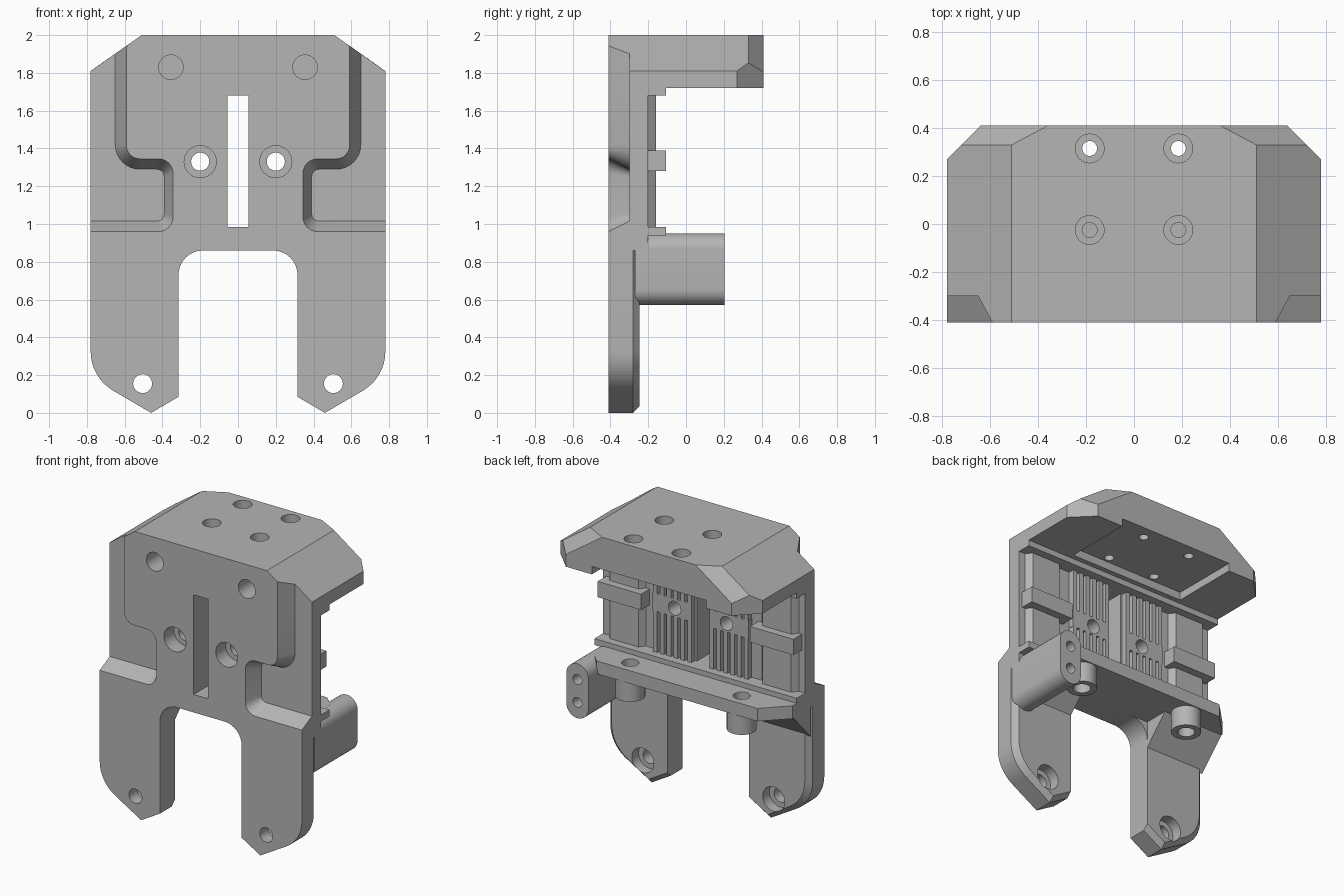
import bpy, bmesh, math
from mathutils import Vector

if "Cube" in bpy.data.objects:
    bpy.data.objects.remove(bpy.data.objects["Cube"])

grey = bpy.data.materials.new("grey plastic")
grey.diffuse_color = (0.46, 0.46, 0.46, 1)
grey.use_nodes = True
grey.node_tree.nodes["Principled BSDF"].inputs["Base Color"].default_value = grey.diffuse_color


def finish(name, bm):
    bmesh.ops.recalc_face_normals(bm, faces=bm.faces)
    me = bpy.data.meshes.new(name)
    bm.to_mesh(me)
    bm.free()
    me.materials.append(grey)
    ob = bpy.data.objects.new(name, me)
    bpy.context.collection.objects.link(ob)
    return ob


def hull(name, pts):
    bm = bmesh.new()
    for p in pts:
        bm.verts.new(p)
    bmesh.ops.convex_hull(bm, input=bm.verts)
    bmesh.ops.dissolve_limit(bm, angle_limit=0.03, verts=bm.verts, edges=bm.edges)
    return finish(name, bm)


def box(name, x0, x1, y0, y1, z0, z1):
    return hull(name, [(x, y, z) for x in (x0, x1) for y in (y0, y1) for z in (z0, z1)])


def loft(name, rings):
    """Join outlines in xz, each given with its y."""
    bm = bmesh.new()
    loops = [[bm.verts.new((x, y, z)) for x, z in pts] for y, pts in rings]
    n = len(loops[0])
    for a, b in zip(loops, loops[1:]):
        for i in range(n):
            bm.faces.new((a[i], a[(i + 1) % n], b[(i + 1) % n], b[i]))
    bm.faces.new(loops[0])
    bm.faces.new(loops[-1])
    return finish(name, bm)


def rod(name, axis, a, b, r, c0, c1, n=32):
    """Cylinder along y at (x, z) or along z at (x, y)."""
    bm = bmesh.new()
    ring = [(a + r * math.cos(2 * math.pi * i / n), b + r * math.sin(2 * math.pi * i / n)) for i in range(n)]
    place = (lambda p, c: (p[0], c, p[1])) if axis == "y" else (lambda p, c: (p[0], p[1], c))
    lo = [bm.verts.new(place(p, c0)) for p in ring]
    hi = [bm.verts.new(place(p, c1)) for p in ring]
    bm.faces.new(lo)
    bm.faces.new(hi)
    for i in range(n):
        j = (i + 1) % n
        bm.faces.new((lo[i], lo[j], hi[j], hi[i]))
    return finish(name, bm)


def rounded(corners, n=8):
    """Outline from (x, z, radius) corners."""
    out = []
    for i, (x, z, r) in enumerate(corners):
        p = Vector((x, z))
        if r == 0:
            out.append((x, z))
            continue
        a = (Vector(corners[i - 1][:2]) - p).normalized()
        b = (Vector(corners[(i + 1) % len(corners)][:2]) - p).normalized()
        half = a.angle(b) / 2
        mid = p + (a + b).normalized() * r / math.sin(half)
        s = p + a * r / math.tan(half) - mid
        e = p + b * r / math.tan(half) - mid
        w = s.angle(e)
        for k in range(n + 1):
            t = k / n
            q = mid + (s * math.sin((1 - t) * w) + e * math.sin(t * w)) / math.sin(w)
            out.append((q.x, q.y))
    return out


def cut(cutter, *targets):
    for ob in targets:
        m = ob.modifiers.new("cut", "BOOLEAN")
        m.operation = "DIFFERENCE"
        m.solver = "EXACT"
        m.object = cutter
        bpy.context.view_layer.objects.active = ob
        bpy.ops.object.modifier_apply(modifier=m.name)
    bpy.data.objects.remove(cutter)


# Front plate with two legs and chamfered back edges
def outline(e):
    right = [(0.78 - e, 1.72, 0), (0.78 - e, 0.187 + e * 0.6, 0.24), (0.46, e, 0),
             (0.315, 0.085 + e, 0), (0.315, 0.86, 0.13)]
    return rounded(right + [(-x, z, r) for x, z, r in reversed(right)])


plate = loft("front_plate", [(-0.41, outline(0)), (-0.28, outline(0)), (-0.245, outline(0.035))])
back = box("plate_back", -0.78, 0.78, -0.28, -0.2, 0.86, 1.72)

# Overhanging top block with cut corners
corner = [(0.51, -0.41, 2), (0.78, -0.41, 1.81), (0.78, -0.41, 1.72), (0.78, 0.27, 1.81),
          (0.78, 0.27, 1.72), (0.72, 0.33, 1.853), (0.51, 0.33, 2), (0.36, 0.41, 2),
          (0.64, 0.41, 1.805), (0.64, 0.41, 1.72)]
top = hull("top_block", [(s * x, y, z) for x, y, z in corner for s in (1, -1)])
cut(box("underside_pocket", -0.44, 0.44, -0.07, 0.5, 1.6, 1.775), top)

# Shelf with bosses and gussets
shelf_xy = [(-0.78, -0.25), (0.7, -0.25), (0.7, 0.02), (0.62, 0.1), (-0.62, 0.1), (-0.78, -0.06)]
shelf = hull("shelf", [(x, y, z) for x, y in shelf_xy for z in (0.86, 0.95)])
ledge = box("shelf_ledge", -0.78, 0.78, -0.21, -0.105, 0.94, 0.985)
rail = box("upper_rail", -0.78, 0.78, -0.21, -0.105, 1.68, 1.73)
bosses = []
for s, side in ((1, "right"), (-1, "left")):
    xs = (s * 0.315, s * (0.78 if s < 0 else 0.7))
    gusset = hull(side + "_gusset", [(x, y, z) for x in xs for y, z in
                  ((-0.26, 0.66), (-0.26, 0.94), (-0.07, 0.94), (-0.07, 0.86))])
    boss = rod(side + "_boss", "z", s * 0.43, 0, 0.095, 0.72, 0.87)
    cut(rod("boss_hole", "z", s * 0.43, 0, 0.055, 0.6, 1.1), shelf, boss, gusset)

# Round-edged side arm with two screw holes in its end
arm_corners = [(0.61, 0.57, 0.0849), (0.78, 0.57, 0.0849), (0.78, 0.95, 0.0849), (0.61, 0.95, 0.0849)]
arm_profile = rounded(arm_corners)
arm = loft("side_arm", [(-0.27, arm_profile), (0.205, arm_profile)])
for z in (0.68, 0.84):
    cut(rod("arm_hole", "y", 0.695, z, 0.035, 0.05, 0.3), arm)

# Centre slot
cut(box("slot", -0.055, 0.055, -0.6, 0.0, 0.985, 1.68), plate, back)

for s, side in ((1, "right"), (-1, "left")):
    # Sloped recess in the front of the plate
    def recess(x0, x1, z0, z1, r0, r1):
        pts = [(x0, 2.2, 0), (x0, z1, r0), (x1, z1, r1), (x1, z0, r1), (0.95, z0, 0), (0.95, 2.2, 0)]
        return [(s * x, z) for x, z in rounded(pts)]
    cut(loft("recess", [(-0.43, recess(0.58, 0.335, 0.95, 1.355, 0.06, 0.085)),
                        (-0.30, recess(0.65, 0.39, 1.015, 1.29, 0.13, 0.04))]), plate, top)

    # Belt clamp: vertical teeth above and below a plain band
    band = box(side + "_clamp_band", s * 0.07, s * 0.37, -0.21, -0.16, 1.27, 1.395)
    for i in range(6):
        x = 0.07 + i * 0.053
        for z0, z1 in ((0.98, 1.275), (1.39, 1.685)):
            box(side + "_belt_tooth", s * x, s * (x + 0.032), -0.21, -0.16, z0, z1)

    # Side pad with a clip across it
    hull(side + "_side_pad", [(s * x, y, z) for z in (0.98, 1.685) for x, y in
                              ((0.44, -0.21), (0.74, -0.21), (0.48, -0.16), (0.70, -0.16))])
    box(side + "_clip", s * 0.42, s * 0.755, -0.21, -0.105, 1.28, 1.39)

    # Bolt holes through the plate, blind holes, foot holes
    cut(rod("bolt_head", "y", s * 0.2, 1.33, 0.085, -0.6, -0.3), plate)
    cut(rod("bolt", "y", s * 0.2, 1.33, 0.048, -0.6, 0.0), plate, back, band)
    cut(rod("upper_hole", "y", s * 0.355, 1.83, 0.065, -0.6, -0.25), top)
    cut(rod("foot_hole", "y", s * 0.505, 0.155, 0.05, -0.6, 0.0), plate)
    cut(rod("foot_nut", "y", s * 0.505, 0.155, 0.085, -0.32, 0.0), plate)

    # Counterbored holes in the top block
    for y in (0.315, -0.025):
        cut(rod("top_head", "z", s * 0.185, y, 0.06, 1.84, 2.2), top)
        cut(rod("top_bolt", "z", s * 0.185, y, 0.031, 1.6, 2.2), top)

# Smooth the rounded faces, keep edges sharp
bpy.ops.object.select_all(action="SELECT")
bpy.ops.object.shade_smooth_by_angle(angle=math.radians(25))
